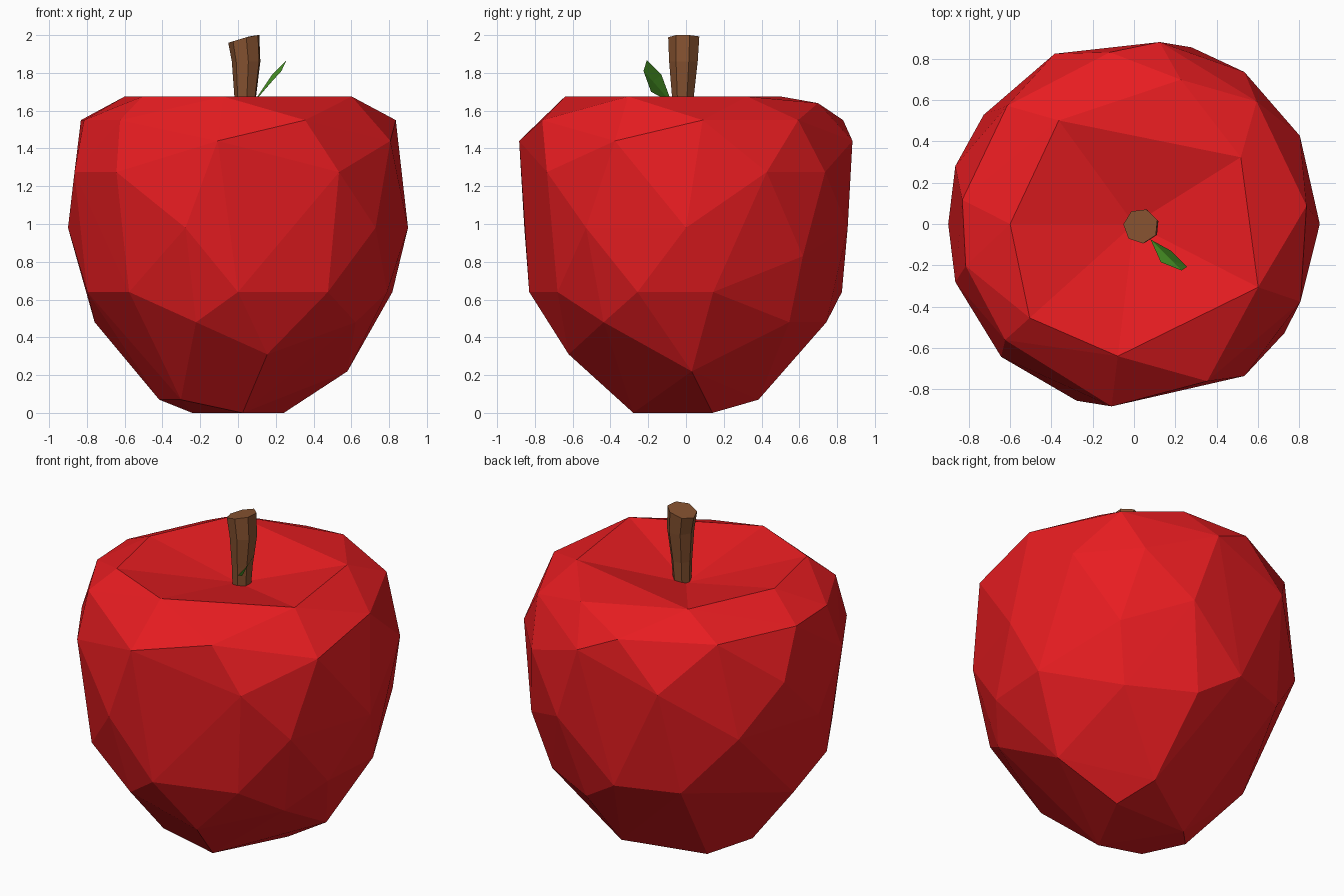
import bpy, bmesh
from math import cos, sin, radians, pi

if "Cube" in bpy.data.objects:
    bpy.data.objects.remove(bpy.data.objects["Cube"])


def finish(name, bm, color):
    bmesh.ops.recalc_face_normals(bm, faces=bm.faces)
    me = bpy.data.meshes.new(name)
    bm.to_mesh(me)
    bm.free()
    ob = bpy.data.objects.new(name, me)
    bpy.context.collection.objects.link(ob)
    mat = bpy.data.materials.new(name + "_color")
    mat.diffuse_color = (*color, 1)
    mat.use_nodes = True
    mat.node_tree.nodes["Principled BSDF"].inputs["Base Color"].default_value = mat.diffuse_color
    me.materials.append(mat)
    return ob


# Apple body: rings of (radius, height, angles), faceted by a convex hull
rings = [
    (.28, .00, (30, 150, -85)),
    (.42, .07, (66, 187, -136)),
    (.58, .22, (3,)),
    (.64, .31, (-76,)),
    (.76, .48, (-107, -35, 46, 78, 177)),
    (.83, .64, (-134, -90, -55, -18, 10, 96, 123, 196)),
    (.875, .83, (45,)),
    (.90, .98, (-108, -36, 0, 72, 144, 180)),
    (.91, 1.275, (-135, -54, 28, 54, 115, 162, 198)),
    (.89, 1.44, (-97, -25, 82)),
    (.84, 1.55, (-138, -65, 6, 45, 98, 137, 172, 194)),
    (.735, 1.64, (72,)),
]
rim = [(.68, -138), (.645, -97), (.675, -27), (.61, 32), (.62, 126), (.60, 180)]
RIM_Z = 1.675

bm = bmesh.new()
for r, z, angles in rings:
    for a in angles:
        bm.verts.new((r * cos(radians(a)), r * sin(radians(a)), z))
for r, a in rim:
    bm.verts.new((r * cos(radians(a)), r * sin(radians(a)), RIM_Z))
bmesh.ops.convex_hull(bm, input=bm.verts[:])
bmesh.ops.delete(bm, geom=[v for v in bm.verts if not v.link_faces], context='VERTS')

# Sunken dimple replaces the flat cap
cap = [f for f in bm.faces if all(v.co.z > RIM_Z - .001 for v in f.verts)]
bmesh.ops.delete(bm, geom=cap, context='FACES')
center = bm.verts.new((0, 0, 1.55))
for e in [e for e in bm.edges if e.is_boundary]:
    bm.faces.new((*e.verts, center))
finish("apple_body", bm, (.80, .012, .015))

# Stem: tapered seven-sided tube with a slanted top
SIDES = 7
sections = [(.035, -.015, 1.50, .05), (.04, -.015, 1.68, .06),
            (.045, -.012, 1.86, .078), (.033, -.01, 1.985, .085)]
bm = bmesh.new()
loops = []
for cx, cy, z, r in sections:
    slant = .3 if z > 1.9 else 0
    loops.append([bm.verts.new((cx + r * cos(2 * pi * i / SIDES + .35),
                                cy + r * sin(2 * pi * i / SIDES + .35),
                                min(2.0, z + slant * r * cos(2 * pi * i / SIDES + .35))))
                  for i in range(SIDES)])
for lo, hi in zip(loops, loops[1:]):
    for i in range(SIDES):
        j = (i + 1) % SIDES
        bm.faces.new((lo[i], lo[j], hi[j], hi[i]))
bm.faces.new(loops[0][::-1])
bm.faces.new(loops[-1])
finish("stem", bm, (.24, .085, .03))

# Leaf: small folded blade around a midrib point
outline = [(.08, -.075, 1.64), (.13, -.185, 1.70), (.23, -.225, 1.81),
           (.257, -.207, 1.868), (.18, -.13, 1.79)]
bm = bmesh.new()
mid = bm.verts.new((.18, -.175, 1.755))
edge = [bm.verts.new(p) for p in outline]
for i in range(len(edge)):
    bm.faces.new((edge[i], edge[(i + 1) % len(edge)], mid))
finish("leaf", bm, (.07, .32, .02))
